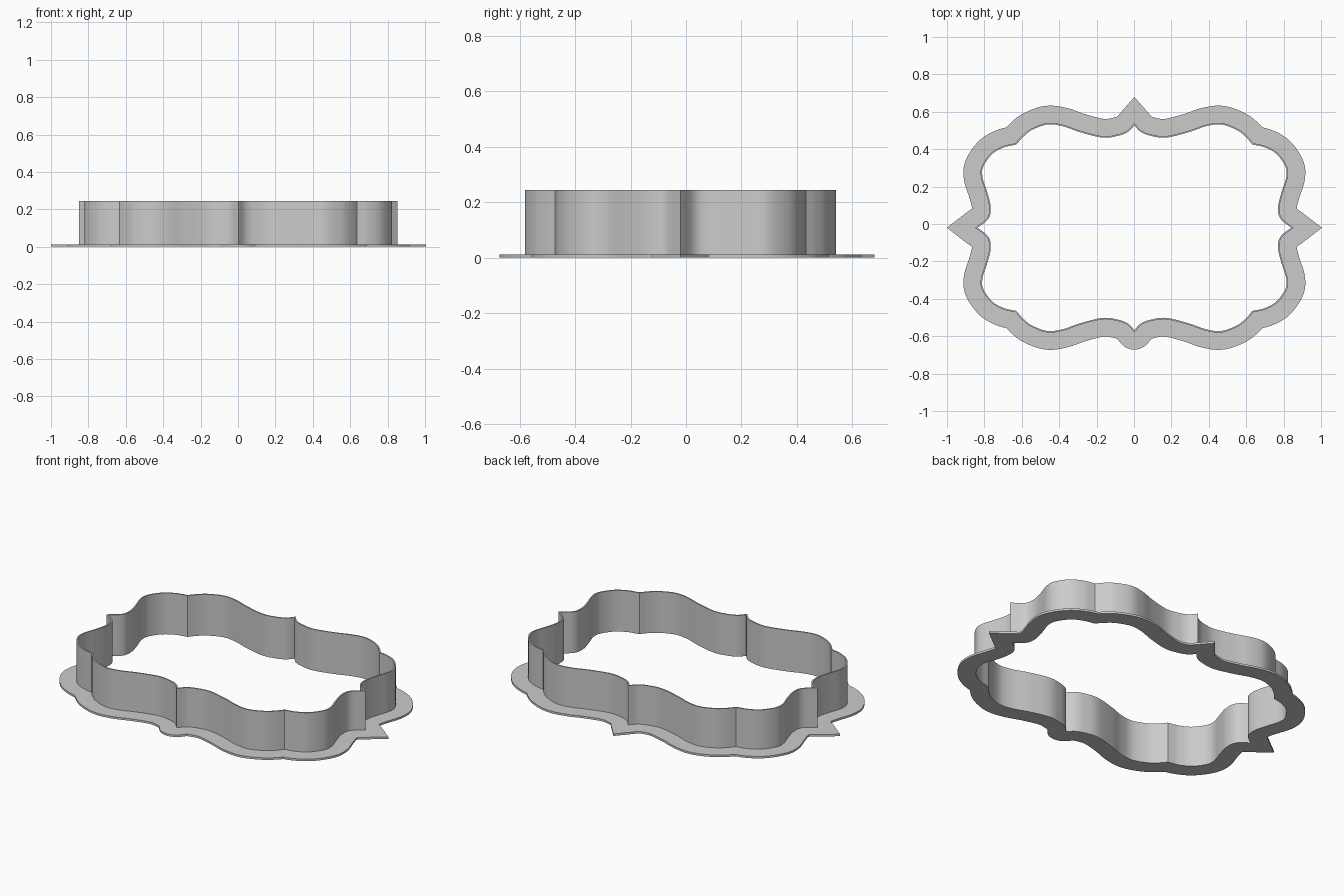
import bpy, bmesh
from mathutils import Vector, kdtree

CENTRE = Vector((0.002, -0.02))
FLANGE_WIDTH, WALL_THICK = 0.092, 0.008
FLANGE_TOP, WALL_TOP = 0.012, 0.245
STEPS = 8

# One quarter of the wall outline: top cusp to corner, then corner to side cusp
TOP_ARC = [(0, .56), (.037, .52), (.09, .499), (.17, .49), (.29, .519),
           (.38, .55), (.465, .56), (.55, .53), (.6, .492), (.635, .452)]
SIDE_ARC = [(.635, .452), (.7, .437), (.765, .4), (.815, .33), (.82, .27),
            (.795, .19), (.777, .115), (.787, .053), (.852, 0)]


def smooth_arc(points):
    """Sample a smooth curve through the points, leaving out the last one."""
    p = [Vector(q) for q in points]
    p = [2 * p[0] - p[1]] + p + [2 * p[-1] - p[-2]]
    out = []
    for a, b, c, d in zip(p, p[1:], p[2:], p[3:]):
        for k in range(STEPS):
            t = k / STEPS
            out.append(b + t * (c - a) / 2 + t * t * (a - 2.5 * b + 2 * c - d / 2)
                       + t ** 3 * (1.5 * (b - c) + (d - a) / 2))
    return out


def full_outline():
    """Mirror the quarter clockwise into a closed loop."""
    loop = []
    for sx, sy in ((1, 1), (1, -1), (-1, -1), (-1, 1)):
        arcs = [TOP_ARC, SIDE_ARC]
        if sx * sy < 0:
            arcs = [SIDE_ARC[::-1], TOP_ARC[::-1]]
        for arc in arcs:
            loop += [CENTRE + v for v in smooth_arc([(x * sx, y * sy) for x, y in arc])]
    return loop


def offset(loop, dist, round_at=None):
    """Offset a loop with mitred cusps, trimming where it would overlap."""
    tree = kdtree.KDTree(len(loop))
    for i, p in enumerate(loop):
        tree.insert(p.to_3d(), i)
    tree.balance()
    out = []
    for i, p in enumerate(loop):
        before = (p - loop[i - 1]).normalized().orthogonal()
        after = (loop[(i + 1) % len(loop)] - p).normalized().orthogonal()
        if i == round_at:
            moves = [before.slerp(after, k / STEPS) for k in range(STEPS + 1)]
        else:
            moves = [(before + after) / (1 + before.dot(after))]
        for m in moves:
            q = p + m * dist
            if tree.find(q.to_3d())[2] > abs(dist) * 0.98:
                out.append(q)
    return out


def ring(name, outer, inner, bottom, top, material):
    """Solid band between two closed loops."""
    curve = bpy.data.curves.new(name, 'CURVE')
    curve.dimensions = '2D'
    curve.fill_mode = 'BOTH'
    curve.extrude = (top - bottom) / 2
    for loop in (outer, inner):
        spline = curve.splines.new('POLY')
        spline.points.add(len(loop) - 1)
        for point, v in zip(spline.points, loop):
            point.co = (v.x, v.y, 0, 1)
        spline.use_cyclic_u = True
    obj = bpy.data.objects.new(name, curve)
    bpy.context.collection.objects.link(obj)
    obj.location.z = (top + bottom) / 2
    bpy.ops.object.select_all(action='DESELECT')
    obj.select_set(True)
    bpy.context.view_layer.objects.active = obj
    bpy.ops.object.convert(target='MESH')
    obj = bpy.context.object
    bm = bmesh.new()
    bm.from_mesh(obj.data)
    bmesh.ops.remove_doubles(bm, verts=bm.verts, dist=1e-5)
    bmesh.ops.recalc_face_normals(bm, faces=bm.faces)
    bm.to_mesh(obj.data)
    bm.free()
    obj.data.materials.clear()
    obj.data.materials.append(material)
    bpy.ops.object.shade_smooth_by_angle()


cube = bpy.data.objects.get("Cube")
if cube:
    bpy.data.objects.remove(cube)

grey = bpy.data.materials.new("plain_grey")
grey.use_nodes = True
grey.diffuse_color = (0.6, 0.6, 0.6, 1)
grey.node_tree.nodes["Principled BSDF"].inputs["Base Color"].default_value = grey.diffuse_color

wall = full_outline()
inside = offset(wall, -WALL_THICK)
# The bottom cusp sits halfway round and is the only rounded one
rim = offset(wall, FLANGE_WIDTH, round_at=len(wall) // 2)
ring("cutting_wall", wall, inside, 0, WALL_TOP, grey)
ring("base_flange", rim, inside, 0, FLANGE_TOP, grey)
